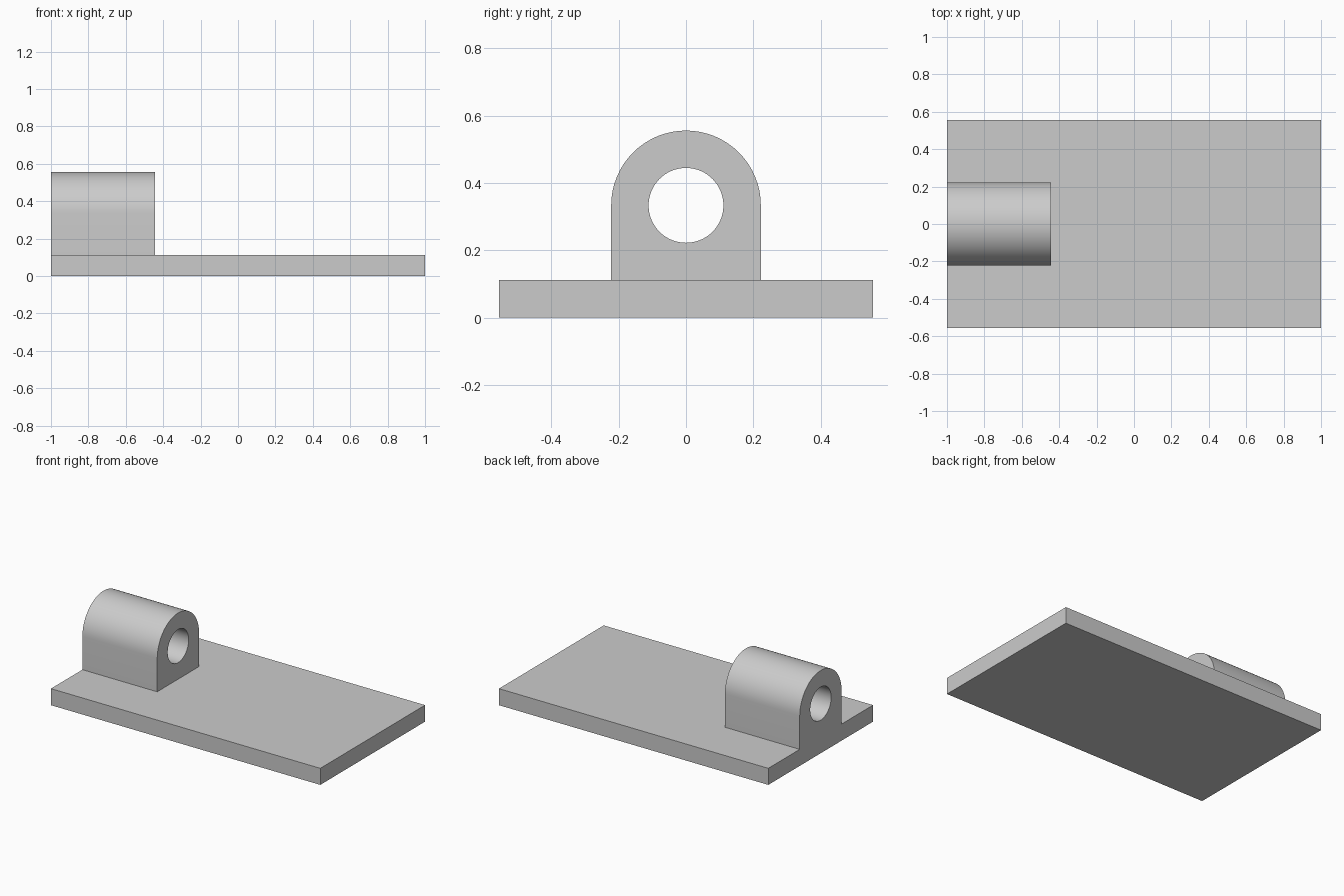
import bpy, bmesh, math
from mathutils import Vector

cube = bpy.data.objects.get("Cube")
if cube:
    bpy.data.objects.remove(cube, do_unlink=True)

U = 1 / 9                      # plate thickness, the basic unit
X0, X1 = -1.0, -1.0 + 5 * U    # lug ends
AXIS = 3 * U                   # bore height
SEGMENTS = 64

grey = bpy.data.materials.new("light_grey")
grey.use_nodes = True
colour = (0.6, 0.6, 0.6, 1)
grey.diffuse_color = colour
grey.node_tree.nodes["Principled BSDF"].inputs["Base Color"].default_value = colour


def extrude_profile(name, points, x0, x1):
    """Solid made by sweeping a closed (y, z) outline along x."""
    bm = bmesh.new()
    face = bm.faces.new([bm.verts.new((x0, y, z)) for y, z in points])
    swept = bmesh.ops.extrude_face_region(bm, geom=[face])["geom"]
    verts = [v for v in swept if isinstance(v, bmesh.types.BMVert)]
    bmesh.ops.translate(bm, vec=Vector((x1 - x0, 0, 0)), verts=verts)
    bmesh.ops.recalc_face_normals(bm, faces=bm.faces)
    mesh = bpy.data.meshes.new(name)
    bm.to_mesh(mesh)
    bm.free()
    mesh.materials.append(grey)
    obj = bpy.data.objects.new(name, mesh)
    bpy.context.collection.objects.link(obj)
    return obj


def arc(radius, sweep, count):
    return [(radius * math.cos(sweep * i / count), AXIS + radius * math.sin(sweep * i / count))
            for i in range(count + 1)]


def combine(target, tool, operation):
    """Apply a boolean and discard the tool."""
    mod = target.modifiers.new(operation.lower(), "BOOLEAN")
    mod.object, mod.operation, mod.solver = tool, operation, "EXACT"
    bpy.context.view_layer.objects.active = target
    bpy.ops.object.modifier_apply(modifier=mod.name)
    bpy.data.objects.remove(tool, do_unlink=True)


# Flat base plate
w = 5 * U
plate = extrude_profile("base_plate_with_lug", [(-w, 0), (w, 0), (w, U), (-w, U)], -1, 1)

# Round-topped lug, sunk into the plate and flush with its end
r = 2 * U
lug = extrude_profile("lug", arc(r, math.pi, SEGMENTS // 2) + [(-r, U / 2), (r, U / 2)], X0, X1)
combine(plate, lug, "UNION")

# Bore through the lug
bore = extrude_profile("bore_cutter", arc(U, math.tau, SEGMENTS)[:-1], X0 - U, X1 + U)
bore.hide_render = True
combine(plate, bore, "DIFFERENCE")

# Smooth round walls, crisp edges
bpy.ops.object.select_all(action="DESELECT")
plate.select_set(True)
bpy.context.view_layer.objects.active = plate
bpy.ops.object.shade_smooth_by_angle(angle=math.radians(30))
